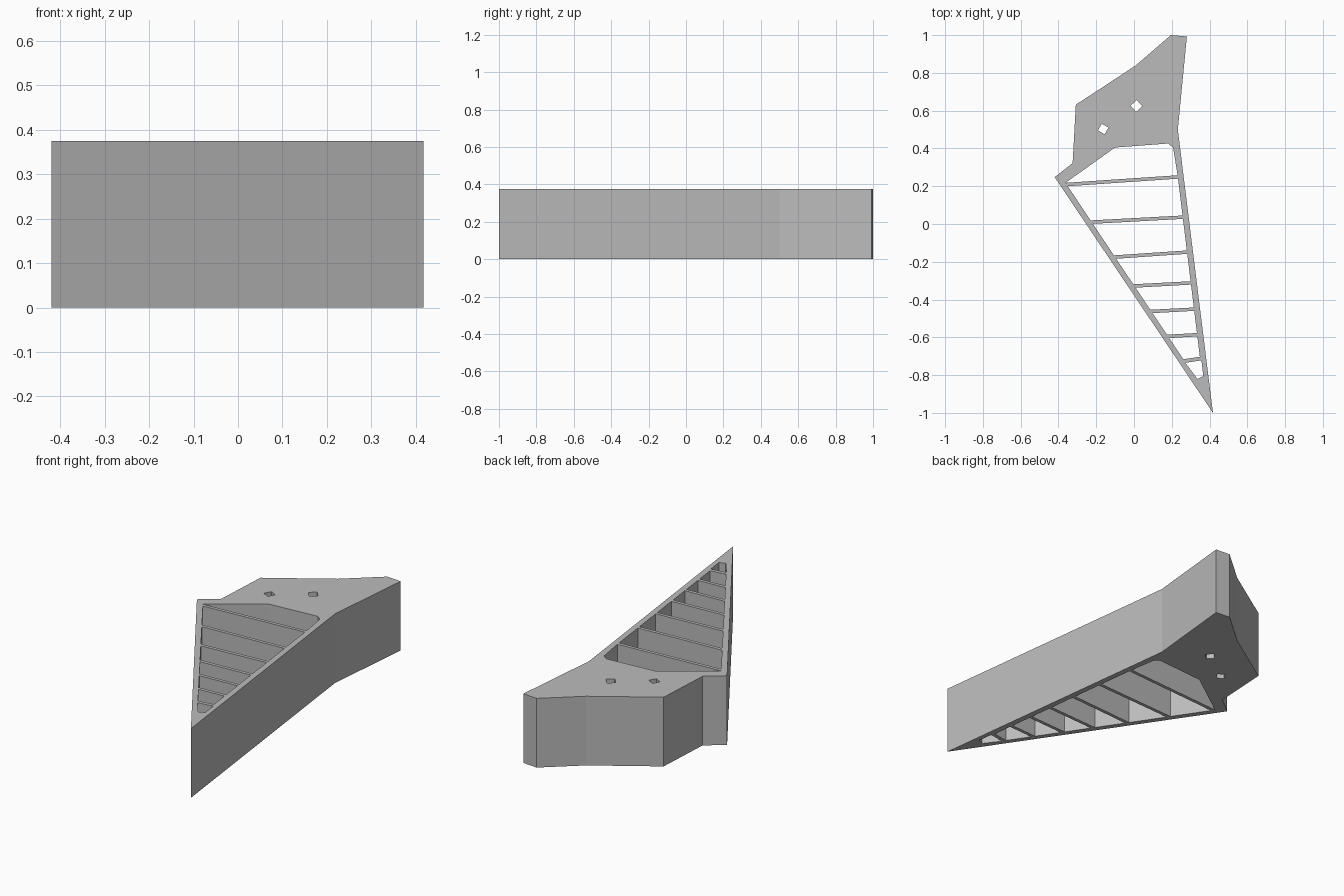
import bpy
import bmesh
import math
from mathutils import Vector

HEIGHT = 0.375
RIB = 0.018   # rib thickness

cube = bpy.data.objects.get("Cube")
if cube:
    bpy.data.objects.remove(cube, do_unlink=True)

grey = bpy.data.materials.new("plain grey")
grey.use_nodes = True
grey.diffuse_color = (0.5, 0.5, 0.5, 1)
grey.node_tree.nodes["Principled BSDF"].inputs["Base Color"].default_value = (0.5, 0.5, 0.5, 1)


def left_wall(y):
    """Point on the inner face of the slanted left wall."""
    return (-0.384 + 0.668 * (0.25 - y), y)


def right_wall(y):
    """Point on the inner face of the right wall."""
    return (0.2 + 0.1225 * (0.51 - y), y)


def square_hole(x, y, radius, turn):
    angles = [math.radians(turn + 90 * i) for i in range(4)]
    return [(x + radius * math.cos(a), y + radius * math.sin(a)) for a in angles]


# Outer profile: mounting block at the back, long point at the front
outline = [(0.195, 1.0), (0.28, 0.993), (0.232, 0.5), (0.418, -1.0), (-0.42, 0.248),
           (-0.325, 0.322), (-0.308, 0.632), (-0.2, 0.702), (0.01, 0.84)]

# Centre heights of each rib at the left and right wall
ribs = [(0.209, 0.249), (0.01, 0.036), (-0.175, -0.149), (-0.328, -0.312),
        (-0.463, -0.451), (-0.595, -0.586), (-0.725, -0.712)]

# Pocket behind the first rib, pocket in the tip, and the bolt holes
h = RIB / 2
first_l, first_r = ribs[0]
openings = [
    [left_wall(first_l + h), (-0.1, 0.405), (0.18, 0.426), (0.207, 0.405), right_wall(first_r + h)],
    [(0.272, -0.735), (0.357, -0.722), (0.367, -0.805), (0.336, -0.82)],
    square_hole(0.013, 0.625, 0.031, -3),
    square_hole(-0.163, 0.503, 0.029, 15),
]

# Pockets between neighbouring ribs
for (l0, r0), (l1, r1) in zip(ribs, ribs[1:]):
    openings.append([left_wall(l0 - h), right_wall(r0 - h), right_wall(r1 + h), left_wall(l1 + h)])

# Fill the profile around its openings and extrude it
bm = bmesh.new()
for loop in [outline] + openings:
    verts = [bm.verts.new((x, y, 0)) for x, y in loop]
    for a, b in zip(verts, verts[1:] + verts[:1]):
        bm.edges.new((a, b))
bmesh.ops.triangle_fill(bm, use_beauty=True, use_dissolve=False, edges=bm.edges[:], normal=Vector((0, 0, 1)))
result = bmesh.ops.extrude_face_region(bm, geom=bm.faces[:], use_keep_orig=True)
top = [g for g in result["geom"] if isinstance(g, bmesh.types.BMVert)]
bmesh.ops.translate(bm, verts=top, vec=(0, 0, HEIGHT))
bmesh.ops.recalc_face_normals(bm, faces=bm.faces[:])

mesh = bpy.data.meshes.new("ribbed_bracket")
bm.to_mesh(mesh)
bm.free()
mesh.materials.append(grey)
bracket = bpy.data.objects.new("ribbed_bracket", mesh)
bpy.context.collection.objects.link(bracket)
